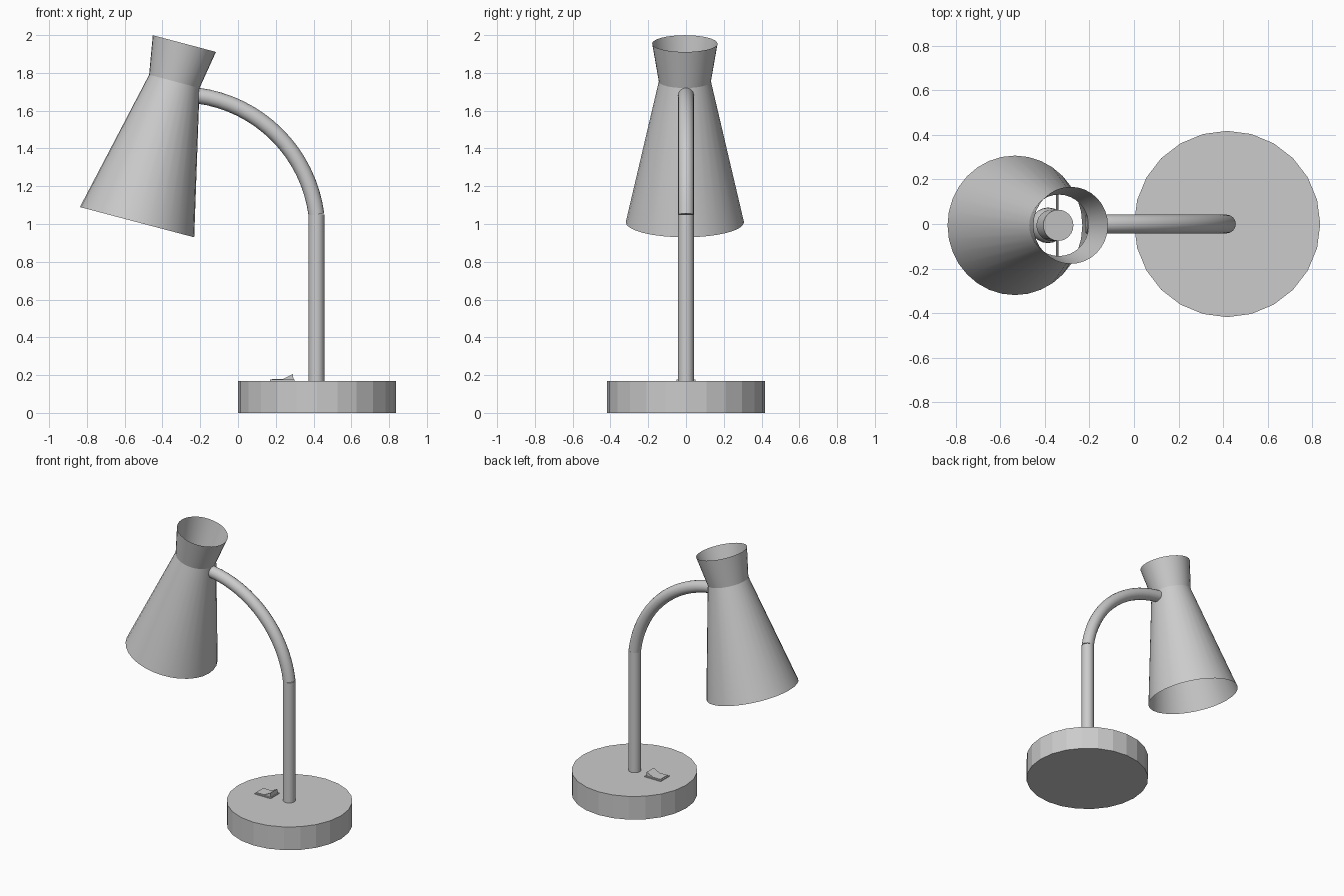
import bpy, bmesh, math
from mathutils import Vector, Matrix

if "Cube" in bpy.data.objects:
    bpy.data.objects.remove(bpy.data.objects["Cube"])

grey = bpy.data.materials.new("grey")
grey.diffuse_color = (0.6, 0.6, 0.6, 1)
grey.use_nodes = True
grey.node_tree.nodes["Principled BSDF"].inputs["Base Color"].default_value = grey.diffuse_color


def finish(name, bm, angle=30):
    me = bpy.data.meshes.new(name)
    bm.to_mesh(me)
    bm.free()
    ob = bpy.data.objects.new(name, me)
    bpy.context.collection.objects.link(ob)
    me.materials.append(grey)
    bpy.ops.object.select_all(action='DESELECT')
    ob.select_set(True)
    bpy.context.view_layer.objects.active = ob
    bpy.ops.object.shade_smooth_by_angle(angle=math.radians(angle))
    return ob


def loft(name, rings, sides, cap=True, angle=30, normal=Vector((0, 1, 0))):
    """Skin round rings given as (centre, direction, radius)."""
    bm = bmesh.new()
    loops = []
    for c, d, r in rings:
        u = normal.cross(d).normalized()
        loops.append([bm.verts.new(c + r * (math.cos(t) * u + math.sin(t) * normal))
                      for t in (2 * math.pi * i / sides for i in range(sides))])
    for a, b in zip(loops, loops[1:]):
        for i in range(sides):
            j = (i + 1) % sides
            bm.faces.new((a[i], a[j], b[j], b[i]))
    if cap:
        bm.faces.new(loops[0])
        bm.faces.new(loops[-1])
    bmesh.ops.recalc_face_normals(bm, faces=bm.faces)
    return finish(name, bm, angle)


up = Vector((0, 0, 1))

# Faceted round base
loft("base", [(Vector((0.418, 0, z)), up, 0.418) for z in (0, 0.17)], 24, angle=10)

# Straight pole and curved arm
foot = Vector((0.415, 0, 0.17))
elbow = Vector((0.415, 0, 1.05))
loft("pole", [(foot, up, 0.042), (elbow, up, 0.042)], 16)
tip = Vector((-0.215, 0, 1.68))
sweep = math.radians(75)
chord = tip - elbow
radius = chord.length / 2 / math.sin(sweep / 2)
start = math.radians(45) - sweep / 2
centre = elbow - radius * Vector((math.cos(start), 0, math.sin(start)))
arm = []
for i in range(17):
    t = start + sweep * i / 16
    arm.append((centre + radius * Vector((math.cos(t), 0, math.sin(t))),
                Vector((-math.sin(t), 0, math.cos(t))), 0.042))
loft("arm", arm, 16)

# Tilted thin shade, open at both ends
axis = Vector((0.256, 0, 0.967)).normalized()
neck = Vector((-0.337, -0.006, 1.755))
loft("shade", [(neck + axis * h, axis, r)
               for h, r in ((-0.771, 0.313), (0, 0.138), (0.207, 0.173))],
     32, cap=False, angle=20)

# Bulb holder, bulb and cross bar inside the shade
loft("socket", [(neck + axis * h, axis, 0.07) for h in (-0.13, -0.01)], 24)
bm = bmesh.new()
bmesh.ops.create_uvsphere(bm, u_segments=20, v_segments=12, radius=0.08,
                          matrix=Matrix.Translation(neck - axis * 0.19))
finish("bulb", bm, 40)
y_dir = Vector((0, 1, 0))
loft("cross_bar", [(neck - axis * 0.03 + y_dir * s * 0.142, y_dir, 0.006) for s in (-1, 1)],
     8, normal=Vector((1, 0, 0)))

# Rocker switch: thin plate with a raised wedge
def extrude_profile(name, points, width):
    bm = bmesh.new()
    face = bm.faces.new([bm.verts.new((x, -width / 2, z)) for x, z in points])
    out = bmesh.ops.extrude_face_region(bm, geom=[face])["geom"]
    bmesh.ops.translate(bm, vec=(0, width, 0),
                        verts=[v for v in out if isinstance(v, bmesh.types.BMVert)])
    bmesh.ops.recalc_face_normals(bm, faces=bm.faces)
    finish(name, bm, 5)


extrude_profile("switch_plate", [(0.17, 0.165), (0.3, 0.165), (0.3, 0.176), (0.17, 0.176)], 0.1)
extrude_profile("switch_rocker", [(0.18, 0.17), (0.295, 0.17), (0.29, 0.205), (0.24, 0.18), (0.18, 0.18)], 0.08)
